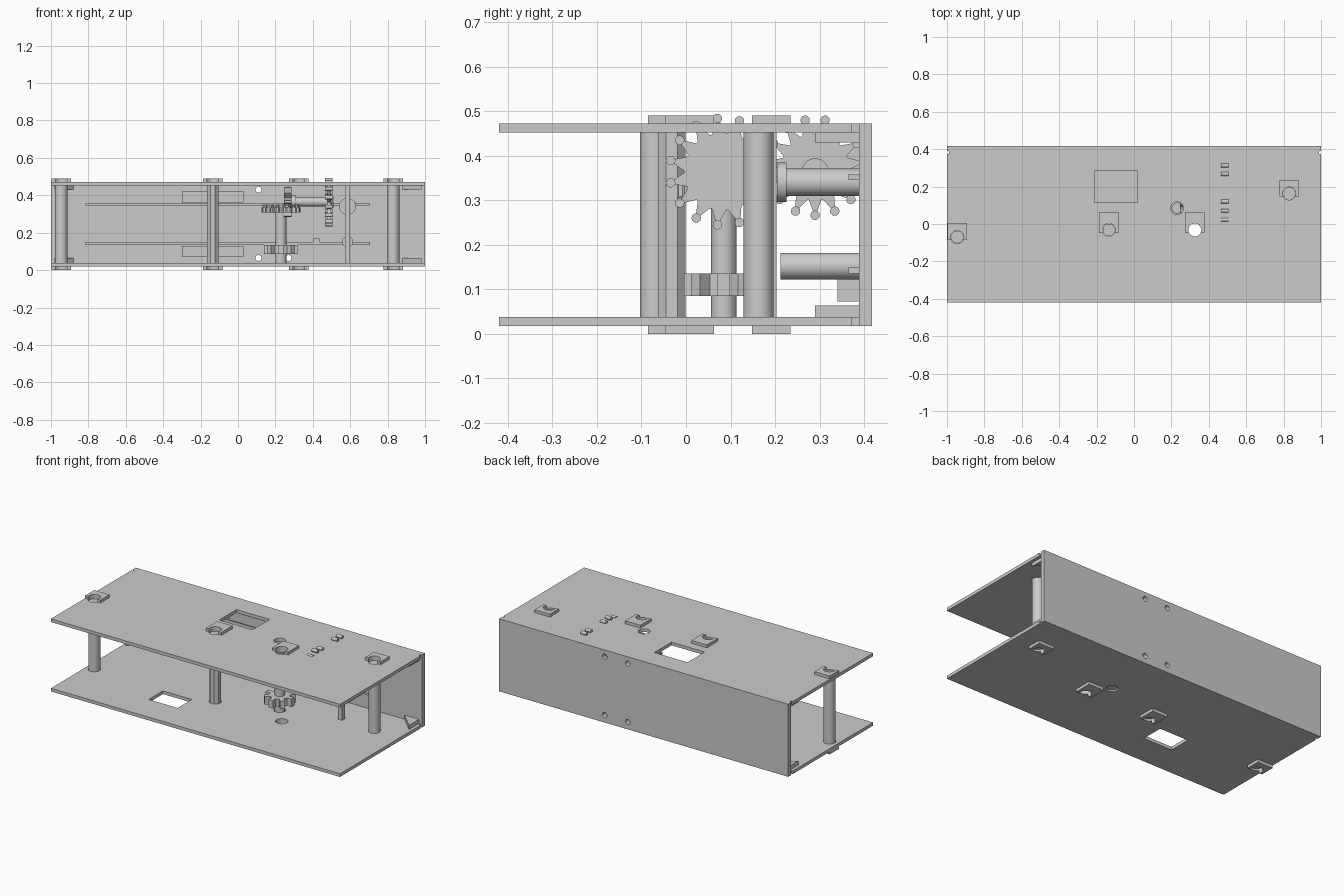
import bpy, bmesh
from math import sin, cos, pi, radians

if "Cube" in bpy.data.objects:
    bpy.data.objects.remove(bpy.data.objects["Cube"])


def prism(name, pts, lo, hi, axis='z', smooth=False):
    """Extrude a 2D outline along an axis (x: pts=yz, y: pts=xz, z: pts=xy)."""
    put = {'x': lambda a, b, c: (c, a, b),
           'y': lambda a, b, c: (a, c, b),
           'z': lambda a, b, c: (a, b, c)}[axis]
    bm = bmesh.new()
    low = [bm.verts.new(put(a, b, lo)) for a, b in pts]
    top = [bm.verts.new(put(a, b, hi)) for a, b in pts]
    bm.faces.new(low)
    bm.faces.new(top)
    n = len(pts)
    for i in range(n):
        j = (i + 1) % n
        bm.faces.new((low[i], low[j], top[j], top[i]))
    bmesh.ops.recalc_face_normals(bm, faces=bm.faces)
    me = bpy.data.meshes.new(name)
    bm.to_mesh(me)
    bm.free()
    ob = bpy.data.objects.new(name, me)
    bpy.context.collection.objects.link(ob)
    if smooth:
        bpy.ops.object.select_all(action='DESELECT')
        ob.select_set(True)
        bpy.context.view_layer.objects.active = ob
        bpy.ops.object.shade_smooth_by_angle(angle=radians(35))
    return ob


def box(name, x0, x1, y0, y1, z0, z1):
    return prism(name, [(x0, y0), (x1, y0), (x1, y1), (x0, y1)], z0, z1)


def circle(a, b, r, n=24):
    return [(a + r * cos(2 * pi * i / n + pi / n), b + r * sin(2 * pi * i / n + pi / n))
            for i in range(n)]


def cyl(name, a, b, r, lo, hi, axis='z', n=24):
    return prism(name, circle(a, b, r, n), lo, hi, axis, smooth=n > 12)


def gear(name, a, b, r_out, r_in, teeth, lo, hi, axis, tip=0.1, root=0.1, phase=0.0):
    """Toothed disc; tip and root are flat half-widths as a fraction of the pitch."""
    step = 2 * pi / teeth
    pts = []
    for i in range(teeth):
        t = phase + i * step
        for f, r in ((-tip, r_out), (tip, r_out), (0.5 - root, r_in), (0.5 + root, r_in)):
            pts.append((a + r * cos(t + f * step), b + r * sin(t + f * step)))
    return prism(name, pts, lo, hi, axis)


def cut(ob, cutters):
    bpy.context.view_layer.objects.active = ob
    for c in cutters:
        c.hide_render = True
        m = ob.modifiers.new('cut', 'BOOLEAN')
        m.operation, m.object, m.solver = 'DIFFERENCE', c, 'EXACT'
        bpy.ops.object.modifier_apply(modifier=m.name)
        bpy.data.objects.remove(c)


H = 0.49
# post centre x, y, cap depth behind centre, post sides (0 = empty hole)
posts = [(-0.945, -0.07, 0.075, 24), (-0.135, -0.032, 0.095, 8),
         (0.325, -0.032, 0.095, 0), (0.83, 0.163, 0.072, 24)]

# top and bottom plates with window, post and shaft holes
windows = {'bottom': (-0.46, -0.26, -0.225, -0.085), 'top': (-0.21, 0.02, 0.115, 0.285)}
for side, z0 in (('bottom', 0.018), ('top', 0.452)):
    z1 = z0 + 0.02
    plate = box(side + '_plate', -1, 1, -0.42, 0.389, z0, z1)
    lo, hi = z0 - 0.05, z1 + 0.05
    cutters = [box('cutter', *windows[side], lo, hi), cyl('cutter', 0.23, 0.085, 0.034, lo, hi)]
    cutters += [cyl('cutter', x, y, 0.035, lo, hi) for x, y, d, n in posts]
    cutters += [box('cutter', s - 0.01, s + 0.01, 0.373, 0.4, lo, hi) for s in (-1, 1)]
    cut(plate, cutters)

# back wall with four screw holes
wall = box('back_wall', -1, 1, 0.389, 0.418, 0.018, 0.472)
cut(wall, [cyl('cutter', x, z, 0.016, 0.3, 0.5, 'y', 16)
           for x in (0.11, 0.27) for z in (0.065, 0.43)])

# pillars and notched retaining caps
for k, (x, y, d, n) in enumerate(posts):
    if n:
        cyl(f'pillar_{k}', x, y, 0.034, 0.028, 0.462, 'z', n)
    arc = [(x + 0.035 * cos(radians(t)), y + 0.035 * sin(radians(t)))
           for t in [206 - 232 * i / 16 for i in range(17)]]
    f = y + 0.035 * sin(radians(206))
    outline = [(x - 0.053, f)] + arc + [(x + 0.053, f), (x + 0.053, y + d), (x - 0.053, y + d)]
    prism(f'bottom_cap_{k}', outline, 0, 0.018)
    prism(f'top_cap_{k}', outline, 0.472, H)

# corner gussets
for s in (-1, 1):
    for z0, z1 in ((0.038, 0.064), (0.43, 0.452)):
        prism('corner_gusset', [(s * 0.88, 0.389), (s * 0.98, 0.389), (s * 0.98, 0.29)], z0, z1)

# rails and guide blocks on the inside of the wall
for z in (0.135, 0.345):
    box('wall_rail', -0.815, 0.705, 0.365, 0.389, z, z + 0.014)
box('lower_guide_block', -0.3, 0.03, 0.34, 0.389, 0.073, 0.13)
box('upper_guide_block', -0.3, 0.03, 0.34, 0.389, 0.362, 0.42)
box('rail_stop', 0.4, 0.435, 0.365, 0.389, 0.145, 0.168)

# wall pegs, collar and upright rod
cyl('lower_peg', 0.585, 0.152, 0.03, 0.212, 0.389, 'y')
cyl('upper_peg', 0.585, 0.34, 0.031, 0.212, 0.389, 'y')
cyl('peg_collar', 0.585, 0.34, 0.045, 0.204, 0.226, 'y')
box('upright_rod', 0.571, 0.599, 0.173, 0.203, 0.038, 0.452)

# vertical shaft with pinion and crown gear
cyl('vertical_shaft', 0.23, 0.085, 0.029, 0.024, 0.345)
gear('pinion', 0.23, 0.085, 0.091, 0.06, 8, 0.085, 0.135, 'z', 0.2, 0.2)
gear('crown_gear', 0.23, 0.085, 0.105, 0.085, 18, 0.308, 0.335, 'z', 0.15, 0.15)
for i in range(18):
    t = 2 * pi * i / 18
    cyl('crown_tooth', 0.23 + 0.09 * cos(t), 0.085 + 0.09 * sin(t), 0.009, 0.33, 0.352, 'z', 8)

# horizontal shaft with drive pinion
cyl('horizontal_shaft', 0.085, 0.365, 0.025, 0.25, 0.5, 'x')
gear('drive_pinion', 0.085, 0.365, 0.083, 0.05, 10, 0.245, 0.285, 'x', 0.12, 0.15)
cyl('shaft_collar', 0.085, 0.365, 0.033, 0.285, 0.31, 'x')

# meshing pair of pin gears
for name, y, z, r, ph in (('front_pin_gear', 0.083, 0.364, 0.12, radians(96)),
                          ('rear_pin_gear', 0.29, 0.374, 0.108, radians(-90))):
    gear(name, y, z, r - 0.003, r - 0.033, 15, 0.475, 0.497, 'x', 0.06, 0.06, ph)
    for i in range(15):
        t = ph + 2 * pi * i / 15
        if y + r * cos(t) < 0.389:
            cyl(name + '_pin', y + r * cos(t), z + r * sin(t), 0.0105, 0.466, 0.505, 'x', 16)
cyl('rear_gear_hub', 0.29, 0.364, 0.03, 0.465, 0.51, 'x')
